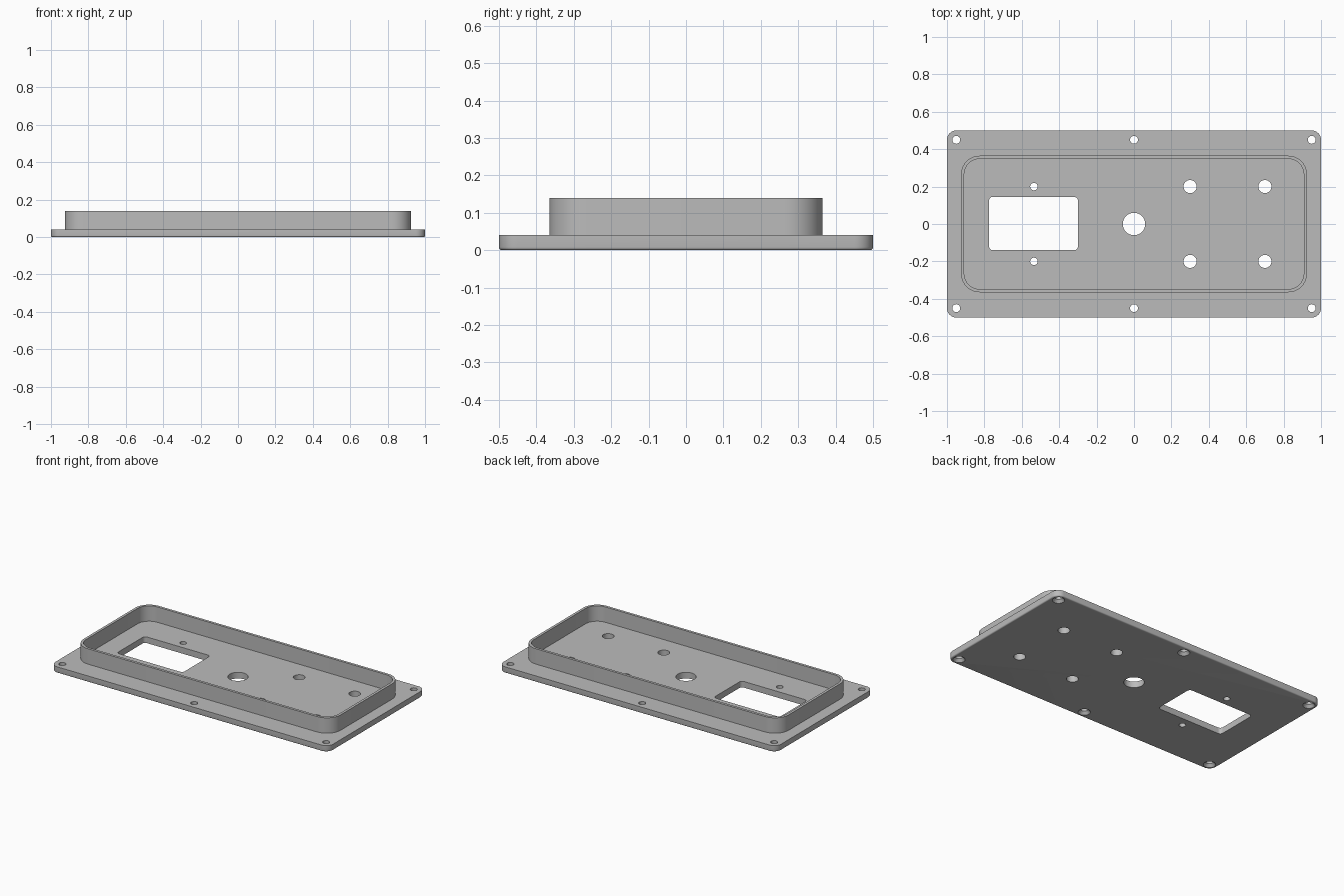
import bpy, bmesh, math

if "Cube" in bpy.data.objects:
    bpy.data.objects.remove(bpy.data.objects["Cube"], do_unlink=True)

grey = bpy.data.materials.new("plain grey")
grey.use_nodes = True
colour = (0.5, 0.5, 0.5, 1)
grey.diffuse_color = colour
grey.node_tree.nodes["Principled BSDF"].inputs["Base Color"].default_value = colour


def rounded_rect(hx, hy, r, steps=10, cx=0, cy=0):
    """Outline of a rounded rectangle, counter-clockwise."""
    pts = []
    for k, (sx, sy) in enumerate([(1, 1), (-1, 1), (-1, -1), (1, -1)]):
        for i in range(steps + 1):
            a = math.pi / 2 * (k + i / steps)
            pts.append((cx + sx * (hx - r) + r * math.cos(a),
                        cy + sy * (hy - r) + r * math.sin(a)))
    return pts


def circle(x, y, r, n=32):
    return [(x + r * math.cos(math.tau * i / n), y + r * math.sin(math.tau * i / n))
            for i in range(n)]


def skin(bm, layers, closed=False):
    """Join outlines of equal length, given as (outline, z), into a solid."""
    rings = [[bm.verts.new((x, y, z)) for x, y in pts] for pts, z in layers]
    pairs = list(zip(rings, rings[1:])) + ([(rings[-1], rings[0])] if closed else [])
    for a, b in pairs:
        for i in range(len(a)):
            j = (i + 1) % len(a)
            bm.faces.new((a[i], a[j], b[j], b[i]))
    if not closed:
        bm.faces.new(rings[0][::-1])
        bm.faces.new(rings[-1])


def finish(name, bm):
    bmesh.ops.recalc_face_normals(bm, faces=bm.faces)
    mesh = bpy.data.meshes.new(name)
    bm.to_mesh(mesh)
    bm.free()
    mesh.materials.append(grey)
    obj = bpy.data.objects.new(name, mesh)
    bpy.context.collection.objects.link(obj)
    return obj


# Base plate with a small rounded lower edge
bm = bmesh.new()
fillet = 0.008
layers = []
for i in range(5):
    a = math.pi / 2 * i / 4
    inset = fillet * (1 - math.sin(a))
    layers.append((rounded_rect(1 - inset, 0.5 - inset, 0.05 - inset),
                   fillet * (1 - math.cos(a))))
layers.append((rounded_rect(1, 0.5, 0.05), 0.04))
skin(bm, layers)
plate = finish("panel_plate", bm)

# Raised rim, sunk slightly into the plate
bm = bmesh.new()
outer = rounded_rect(0.925, 0.365, 0.1)
inner = rounded_rect(0.908, 0.348, 0.083)
skin(bm, [(outer, 0.03), (outer, 0.14), (inner, 0.14), (inner, 0.03)], closed=True)
rim = finish("raised_rim", bm)

# Cutter for the window, round holes and countersunk screw holes
bm = bmesh.new()
window = rounded_rect(0.2375, 0.1425, 0.02, 6, cx=-0.5375, cy=0.0025)
skin(bm, [(window, -0.1), (window, 0.1)])
holes = [(0, 0, 0.06)]
for s in (-1, 1):
    holes += [(-0.535, s * 0.2, 0.02), (0.3, s * 0.2, 0.035), (0.7, s * 0.2, 0.035)]
for x, y, r in holes:
    skin(bm, [(circle(x, y, r), -0.1), (circle(x, y, r), 0.1)])
for x in (-0.95, 0, 0.95):
    for y in (-0.45, 0.45):
        wide, narrow = circle(x, y, 0.036), circle(x, y, 0.021)
        skin(bm, [(wide, -0.1), (wide, 0), (narrow, 0.018), (narrow, 0.1)])
cutter = finish("hole_cutter", bm)
cutter.hide_render = True

# Join the rim, cut the holes, then drop the helpers
for helper, operation in ((rim, 'UNION'), (cutter, 'DIFFERENCE')):
    mod = plate.modifiers.new(operation.title(), 'BOOLEAN')
    mod.operation = operation
    mod.solver = 'EXACT'
    mod.object = helper
    bpy.ops.object.select_all(action='DESELECT')
    plate.select_set(True)
    bpy.context.view_layer.objects.active = plate
    bpy.ops.object.modifier_apply(modifier=mod.name)
    bpy.data.objects.remove(helper, do_unlink=True)

bpy.ops.object.shade_smooth_by_angle(angle=math.radians(30))
